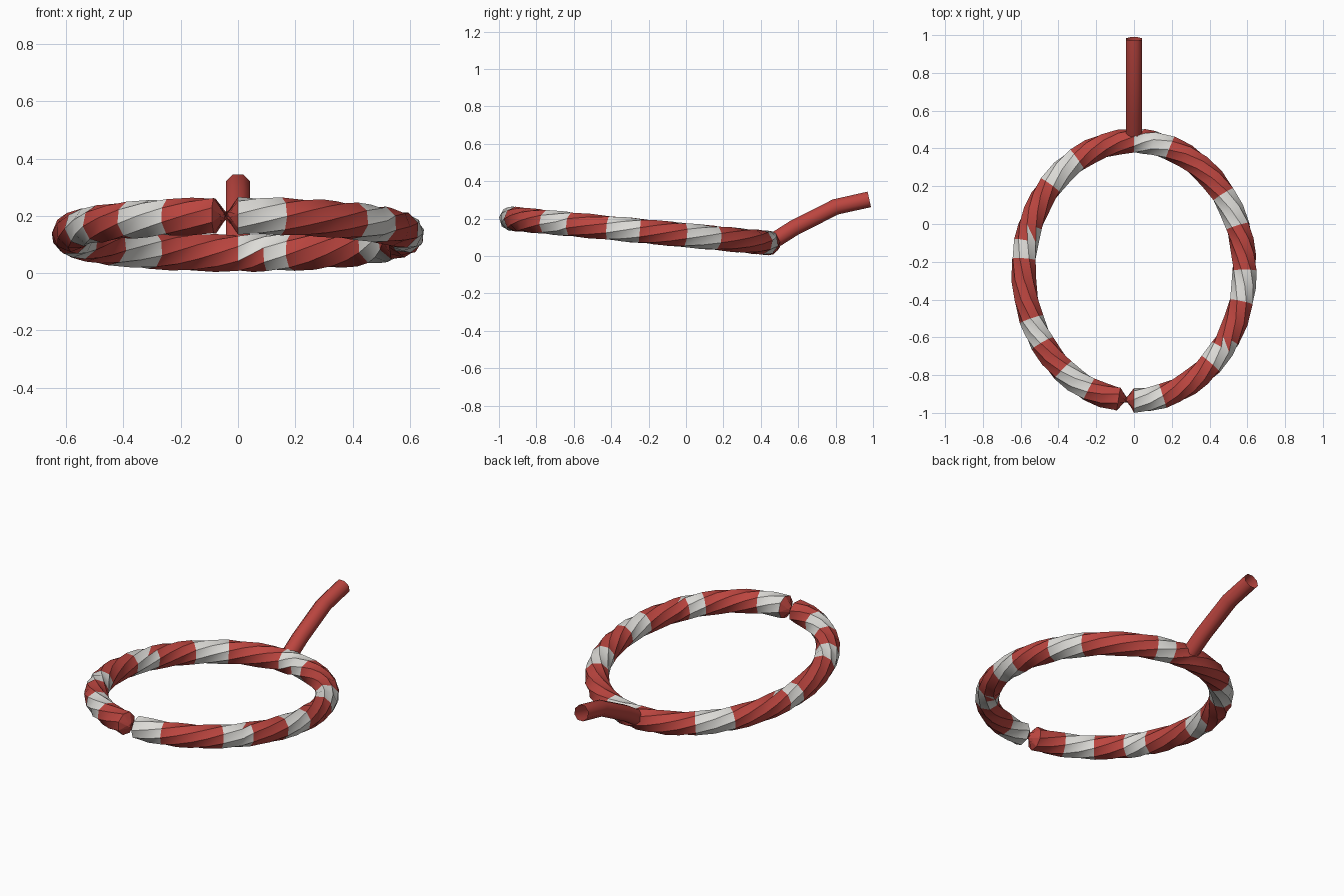
import bpy, bmesh
from math import sin, cos, pi, radians, ceil
from mathutils import Vector

cube = bpy.data.objects.get("Cube")
if cube:
    bpy.data.objects.remove(cube, do_unlink=True)


def material(name, rgb):
    m = bpy.data.materials.new(name)
    m.use_nodes = True
    m.diffuse_color = (*rgb, 1)
    m.node_tree.nodes["Principled BSDF"].inputs["Base Color"].default_value = (*rgb, 1)
    return m


RED = material("brick red", (0.50, 0.06, 0.05))
WHITE = material("warm white", (0.72, 0.71, 0.68))
SIDES = 8


def circle(bm, centre, u, v, radius, turn):
    """One cross-section of a tube, in the plane of u and v."""
    angles = [turn + 2 * pi * i / SIDES for i in range(SIDES)]
    return [bm.verts.new(centre + radius * (u * cos(a) + v * sin(a))) for a in angles]


def bridge(bm, a, b):
    """Join two cross-sections with triangles."""
    faces = []
    for i in range(SIDES):
        j = (i + 1) % SIDES
        faces.append(bm.faces.new((a[i], a[j], b[j])))
        faces.append(bm.faces.new((a[i], b[j], b[i])))
    return faces


def finish(bm, name, mats, angle):
    bmesh.ops.recalc_face_normals(bm, faces=bm.faces)
    mesh = bpy.data.meshes.new(name)
    bm.to_mesh(mesh)
    bm.free()
    for m in mats:
        mesh.materials.append(m)
    ob = bpy.data.objects.new(name, mesh)
    bpy.context.collection.objects.link(ob)
    bpy.ops.object.select_all(action='DESELECT')
    ob.select_set(True)
    bpy.context.view_layer.objects.active = ob
    bpy.ops.object.shade_smooth_by_angle(angle=radians(angle))


# Striped ring: (end angle, stripe), a vector paints only the side facing it
DOWN, OUT, IN = Vector((0, 0.3, -1)), Vector((-1, 0, 0)), Vector((-1, 1, 0))
STRIPES = [(-75, 1), (-46, 0), (-37, 1), (-32, IN), (-14, 0), (0, 1), (20, 0),
           (36, 1), (71, 0), (80, 1), (90, DOWN), (121, 0), (139, 1), (160, 0),
           (167, OUT), (175, 1), (202, 0), (214, 1), (230, 0), (246, 1), (262, 0)]
RX, RY, CY, TILT = 0.585, 0.687, -0.247, -0.095


def ring_section(bm, degrees, turn):
    t = radians(degrees)
    y = CY + RY * sin(t)
    centre = Vector((RX * cos(t), y, 0.135 + TILT * (y - CY)))
    along = Vector((-RX * sin(t), RY * cos(t), TILT * RY * cos(t))).normalized()
    up = Vector((0, -TILT, 1)).normalized()
    return circle(bm, centre, along.cross(up), up, 0.066, turn)


bm = bmesh.new()
angle, turn, step = -90, 0, radians(20)
first = previous = ring_section(bm, angle, turn)
for end, stripe in STRIPES:
    count = ceil((end - angle) / 9)
    for k in range(1, count + 1):
        turn += step
        current = ring_section(bm, angle + (end - angle) * k / count, turn)
        for f in bridge(bm, previous, current):
            if isinstance(stripe, Vector):
                f.normal_update()
                f.material_index = int(abs(f.normal.dot(stripe)) > 0.2 and
                                       (f.normal.dot(stripe) > 0))
            else:
                f.material_index = stripe
        previous = current
    angle = end
# Pinched joint, where the twisted tube closes on its start
shift = round((radians(140) + turn) / (2 * pi / SIDES)) % SIDES
bridge(bm, previous, [first[(i + shift) % SIDES] for i in range(SIDES)])
finish(bm, "striped_ring", (RED, WHITE), 40)

# Bent stem, an open tube
PATH = [Vector((0, y, z)) for y, z in
        ((0.45, 0.07), (0.58, 0.152), (0.80, 0.263), (0.98, 0.303))]
bm = bmesh.new()
previous = None
for i, p in enumerate(PATH):
    along = (PATH[min(i + 1, len(PATH) - 1)] - PATH[max(i - 1, 0)]).normalized()
    side = Vector((1, 0, 0))
    current = circle(bm, p, side, side.cross(along), 0.046, pi / SIDES)
    if previous:
        bridge(bm, previous, current)
    previous = current
finish(bm, "stem", (RED,), 50)
